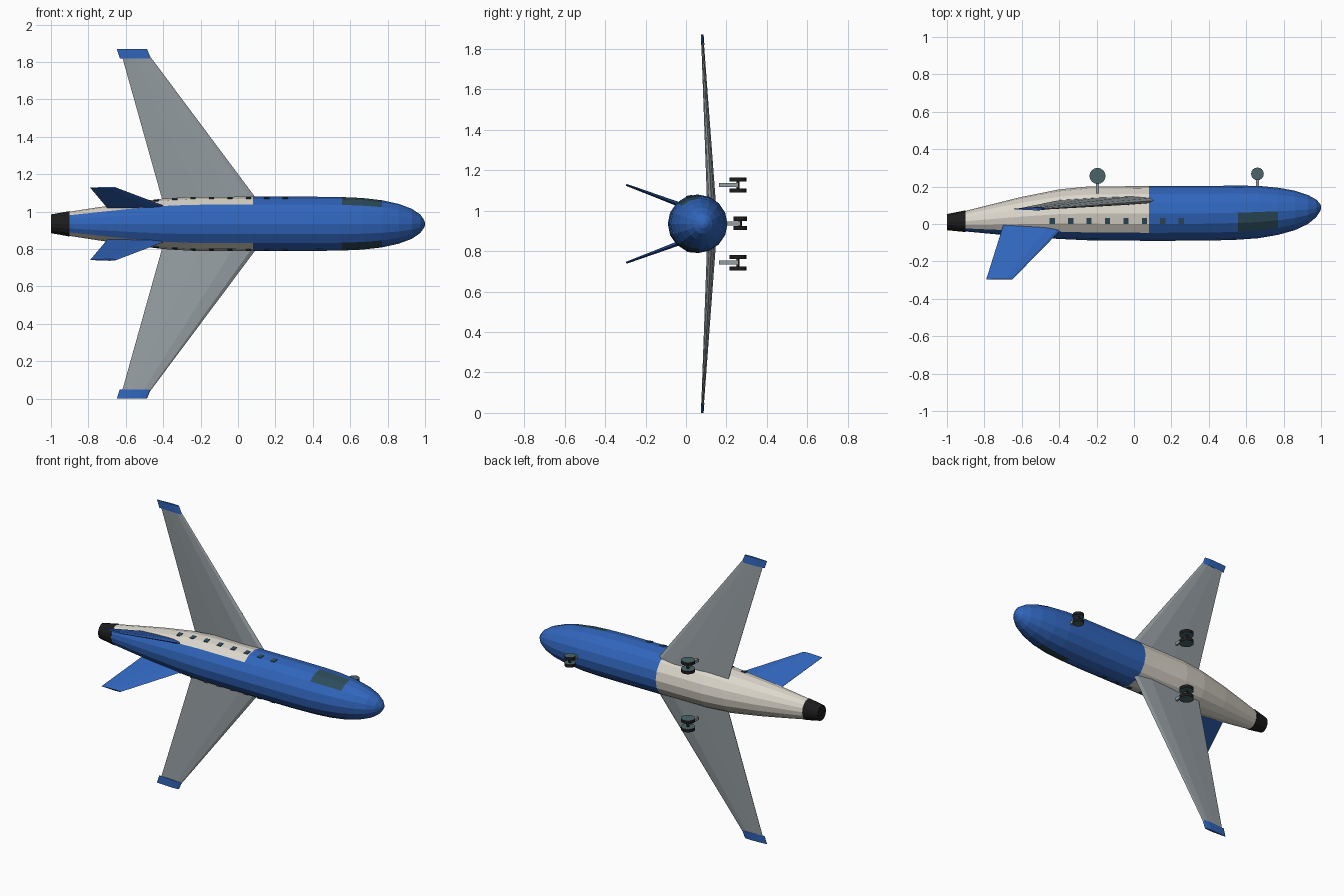
import bpy, bmesh, math
from mathutils import Matrix, Vector

if "Cube" in bpy.data.objects:
    bpy.data.objects.remove(bpy.data.objects["Cube"])

ZC = 0.935   # mid plane of the aircraft (nose +x, belly +y)
SIDES = 16


def mat(name, rgb):
    m = bpy.data.materials.new(name)
    m.diffuse_color = (*rgb, 1)
    m.use_nodes = True
    m.node_tree.nodes["Principled BSDF"].inputs["Base Color"].default_value = m.diffuse_color
    return m


BLUE = mat("blue", (0.03, 0.13, 0.5))
CREAM = mat("cream", (0.72, 0.68, 0.6))
BLACK = mat("black", (0.012, 0.012, 0.012))
GREY = mat("wing_grey", (0.3, 0.34, 0.36))
SLATE = mat("slate", (0.07, 0.13, 0.14))
GLASS = mat("glass", (0.025, 0.07, 0.1))


def finish(bm, name, mats):
    bmesh.ops.recalc_face_normals(bm, faces=bm.faces)
    me = bpy.data.meshes.new(name)
    bm.to_mesh(me)
    bm.free()
    for m in mats:
        me.materials.append(m)
    ob = bpy.data.objects.new(name, me)
    bpy.context.collection.objects.link(ob)
    return ob


def loft(name, rings, mats, pick=None):
    """Skin closed rings of points; pick(segment, side) gives the material slot."""
    bm = bmesh.new()
    vs = [[bm.verts.new(p) for p in r] for r in rings]
    n = len(rings[0])
    for i in range(len(vs) - 1):
        for j in range(n):
            k = (j + 1) % n
            f = bm.faces.new((vs[i][j], vs[i][k], vs[i + 1][k], vs[i + 1][j]))
            if pick:
                f.material_index = pick(i, j)
    bm.faces.new(vs[0])
    bm.faces.new(vs[-1])
    return finish(bm, name, mats)


# Fuselage stations: x, top y, belly y, half width in z
BODY = [(-0.9, -0.04, 0.07, 0.065), (-0.75, -0.054, 0.108, 0.088),
        (-0.6, -0.066, 0.145, 0.11), (-0.4, -0.08, 0.185, 0.135),
        (-0.25, -0.087, 0.2, 0.144), (0.08, -0.09, 0.203, 0.145),
        (0.4, -0.089, 0.204, 0.145), (0.555, -0.084, 0.205, 0.143),
        (0.665, -0.076, 0.204, 0.138), (0.77, -0.058, 0.194, 0.126),
        (0.86, -0.033, 0.178, 0.106), (0.93, 0.0, 0.155, 0.08),
        (0.975, 0.037, 0.13, 0.049), (0.995, 0.067, 0.108, 0.021),
        (1.0, 0.083, 0.095, 0.006)]


def ring(x, y0, y1, rz):
    c, ry = (y0 + y1) / 2, (y1 - y0) / 2
    return [(x, c - ry * math.cos(a), ZC + rz * math.sin(a))
            for a in (2 * math.pi * j / SIDES for j in range(SIDES))]


def body_paint(i, j):
    if BODY[i][0] < 0.05:
        return 1 if 2 <= j < 14 else 0     # cream with a blue back stripe
    if i in (7, 8) and j in (2, 3, 12, 13):
        return 2                           # cockpit glazing
    return 0


loft("fuselage", [ring(*s) for s in BODY], [BLUE, CREAM, GLASS], body_paint)
loft("tail_cone", [ring(-0.9, -0.043, 0.073, 0.068),
                   ring(-1.0, -0.033, 0.053, 0.05)], [BLACK])

# Unit aerofoil: chord fraction, thickness fraction
FOIL = [(0, 0), (0.05, 0.3), (0.25, 0.5), (0.6, 0.34), (1, 0.04),
        (1, -0.04), (0.6, -0.34), (0.25, -0.5), (0.05, -0.3)]


def foil(s, le, te, y, dz, thick, ny=1.0, nz=0.0):
    return [(le + (te - le) * u, y + thick * t * ny, ZC + s * (dz + thick * t * nz))
            for u, t in FOIL]


def box(name, size, matrix, m):
    bm = bmesh.new()
    bmesh.ops.create_cube(bm, size=1)
    bmesh.ops.scale(bm, vec=size, verts=bm.verts)
    bm.transform(matrix)
    return finish(bm, name, [m])


def body_at(x):
    for a, b in zip(BODY, BODY[1:]):
        if a[0] <= x <= b[0]:
            t = (x - a[0]) / (b[0] - a[0])
            return [p + (q - p) * t for p, q in zip(a, b)]


for s, side in ((1, "left"), (-1, "right")):
    # Swept wing, blue tip and canted tail fin
    loft(side + "_wing", [foil(s, 0.124, -0.397, 0.126, 0.1, 0.044),
                          foil(s, -0.47, -0.62, 0.082, 0.895, 0.013)], [GREY])
    loft(side + "_wing_tip", [foil(s, -0.466, -0.632, 0.082, 0.885, 0.018),
                              foil(s, -0.487, -0.648, 0.08, 0.935, 0.014)], [BLUE])
    loft(side + "_tail_fin", [foil(s, -0.36, -0.697, 0.0, 0.083, 0.024, 0.347, 0.939),
                              foil(s, -0.65, -0.79, -0.296, 0.193, 0.01, 0.347, 0.939)], [BLUE])
    # Row of cabin windows
    for i in range(8):
        x = -0.437 + 0.0985 * i
        _, y0, y1, rz = body_at(x)
        c, ry = (y0 + y1) / 2, (y1 - y0) / 2
        t = (c - 0.016) / (ry * 0.383)
        m = Matrix.Translation((x, 0.016, ZC + s * rz * (1 - 0.076 * t)))
        m = m @ Matrix.Rotation(s * 0.2, 4, 'X')
        box(f"{side}_window_{i + 1}", (0.028, 0.032, 0.007), m, GLASS)


def gear(name, x, y, z, r, gap, y_top):
    # Strut, axle and a pair of wheels with slate faces
    box(name + "_strut", (0.016, y - y_top, 0.02),
        Matrix.Translation((x, (y + y_top) / 2, z)), GREY)
    for tag, rad, depth, zz in (("axle", 0.008, gap * 2, z),
                                ("wheel_a", r, 0.02, z + gap),
                                ("wheel_b", r, 0.02, z - gap)):
        bm = bmesh.new()
        bmesh.ops.create_cone(bm, cap_ends=True, segments=16, radius1=rad,
                              radius2=rad, depth=depth,
                              matrix=Matrix.Translation((x, y, zz)))
        for f in bm.faces:
            f.material_index = 1 if len(f.verts) > 4 else 0
        finish(bm, f"{name}_{tag}", [BLACK, SLATE])


gear("nose_gear", 0.66, 0.268, ZC + 0.002, 0.034, 0.023, 0.18)
gear("left_gear", -0.195, 0.257, ZC + 0.192, 0.043, 0.028, 0.162)
gear("right_gear", -0.195, 0.257, ZC - 0.192, 0.043, 0.028, 0.162)
